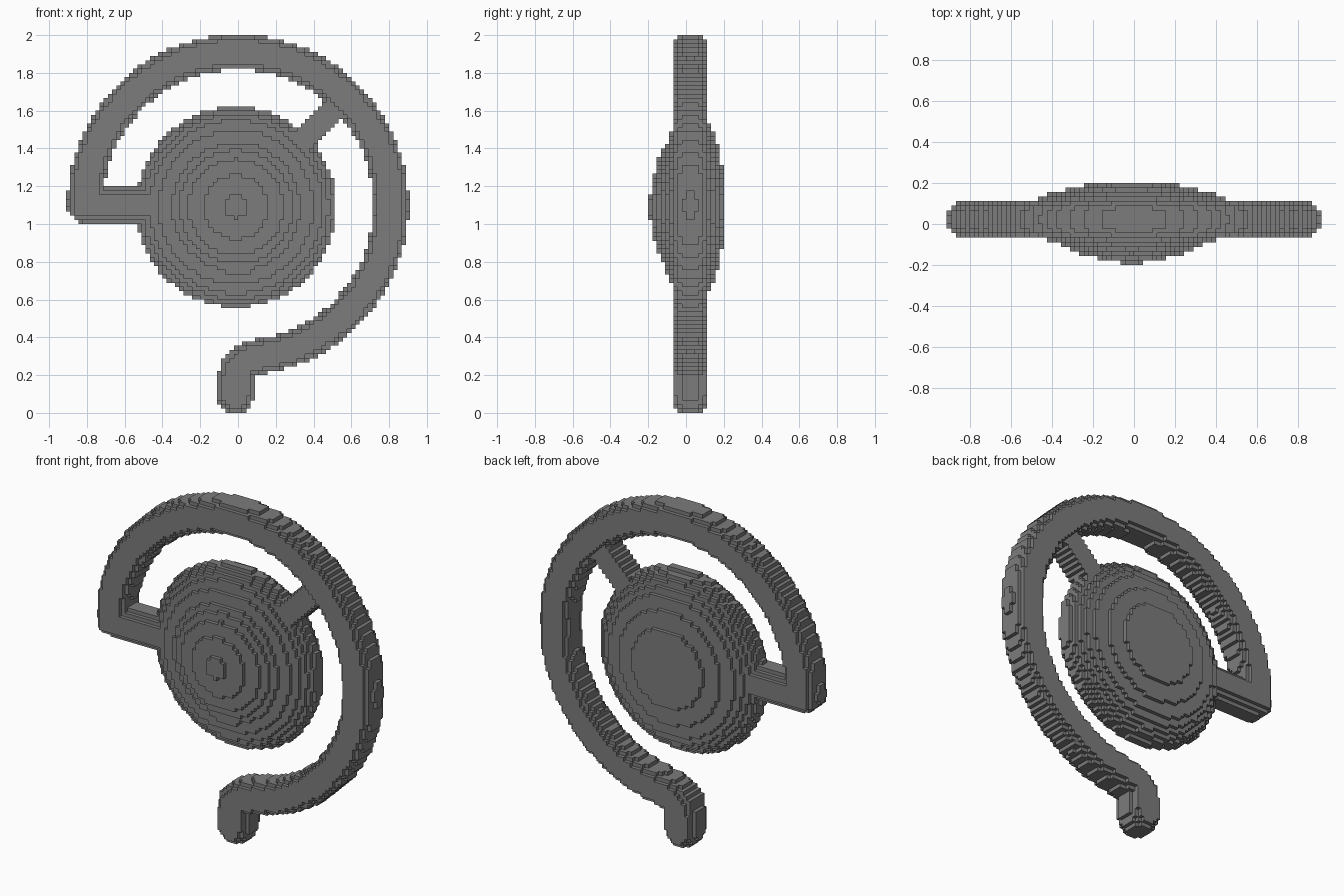
import bpy
import math

cube = bpy.data.objects.get("Cube")
if cube:
    bpy.data.objects.remove(cube, do_unlink=True)

VOXEL = 2 / 90
NX, NY, NZ = 82, 18, 90
ORIGIN = (-NX * VOXEL / 2, -NY * VOXEL / 2, 0.0)
TUBE_Y = 0.0222          # the tubes sit slightly behind the middle

grey = bpy.data.materials.new("dark_grey")
grey.use_nodes = True
colour = (0.20, 0.20, 0.20, 1)
grey.diffuse_color = colour
grey.node_tree.nodes["Principled BSDF"].inputs["Base Color"].default_value = colour


def centre(i, axis):
    return ORIGIN[axis] + (i + 0.5) * VOXEL


def distance_to_path(x, z, path):
    """Shortest distance from a point to a polyline in the front plane."""
    best = 9.0
    for (ax, az), (bx, bz) in zip(path, path[1:]):
        dx, dz = bx - ax, bz - az
        t = ((x - ax) * dx + (z - az) * dz) / (dx * dx + dz * dz)
        t = min(1, max(0, t))
        best = min(best, math.hypot(x - ax - t * dx, z - az - t * dz))
    return best


cells = {}               # filled voxel -> part name


def fill_tube(name, path, half_width, half_depth):
    """Fill a tube with a rounded square section along a path."""
    for i in range(NX):
        for k in range(NZ):
            d = distance_to_path(centre(i, 0), centre(k, 2), path) / half_width
            if d >= 1:
                continue
            for j in range(NY):
                e = abs(centre(j, 1) - TUBE_Y) / half_depth
                if d ** 3 + e ** 3 < 1:
                    cells.setdefault((i, j, k), name)


def fill_disc(name, cx, cz, radii):
    """Fill a lens-shaped disc, one radius per layer from front to back."""
    for j, radius in enumerate(radii):
        for i in range(NX):
            for k in range(NZ):
                if math.hypot(centre(i, 0) - cx, centre(k, 2) - cz) < radius:
                    cells.setdefault((i, j, k), name)


# Stepped lens in the middle, with a small raised bar low on its front
fill_disc("disc", -0.01, 1.09,
          [0.06, 0.17, 0.255, 0.30, 0.34, 0.41, 0.46, 0.49, 0.515,
           0.53, 0.53, 0.52, 0.505, 0.48, 0.45, 0.41, 0.33, 0.23])
for i in range(NX):
    if abs(centre(i, 0)) < 0.07:
        cells.setdefault((i, 4, 33), "disc")

# Hoop around the disc, curling into the foot
hoop = []
for step in range(53):
    a = math.radians(180 - 5 * step)
    hoop.append((0.81 * math.cos(a), 1.1 + 0.81 * math.sin(a)))
hoop += [(0.08, 0.29), (0.025, 0.265), (-0.005, 0.235), (-0.012, 0.19)]
fill_tube("hoop", hoop, 0.093, 0.09)
fill_tube("foot", [(-0.012, 0.19), (-0.012, 0.092)], 0.096, 0.09)

# Bars joining the hoop to the disc
fill_tube("side_bar", [(-0.81, 1.1), (-0.45, 1.1)], 0.093, 0.09)
fill_tube("upper_strut", [(0.33, 1.43), (0.56, 1.66)], 0.07, 0.07)

# Outward sides of a voxel: direction and its four corners
SIDES = []
for axis in range(3):
    u, v = (axis + 1) % 3, (axis + 2) % 3
    for sign in (0, 1):
        direction = [0, 0, 0]
        direction[axis] = 2 * sign - 1
        corners = []
        for a, b in ((0, 0), (1, 0), (1, 1), (0, 1)):
            corner = [0, 0, 0]
            corner[axis], corner[u], corner[v] = sign, a, b
            corners.append(corner)
        SIDES.append((direction, corners if sign else corners[::-1]))


def build_part(name):
    """Make a mesh from the exposed voxel sides of one part."""
    index, verts, faces = {}, [], []
    for cell, part in cells.items():
        if part != name:
            continue
        for direction, corners in SIDES:
            if tuple(c + d for c, d in zip(cell, direction)) in cells:
                continue
            face = []
            for corner in corners:
                key = tuple(c + o for c, o in zip(cell, corner))
                if key not in index:
                    index[key] = len(verts)
                    verts.append([ORIGIN[n] + key[n] * VOXEL for n in range(3)])
                face.append(index[key])
            faces.append(face)
    mesh = bpy.data.meshes.new(name)
    mesh.from_pydata(verts, [], faces)
    mesh.materials.append(grey)
    bpy.context.collection.objects.link(bpy.data.objects.new(name, mesh))


for part_name in ("disc", "hoop", "foot", "side_bar", "upper_strut"):
    build_part(part_name)
